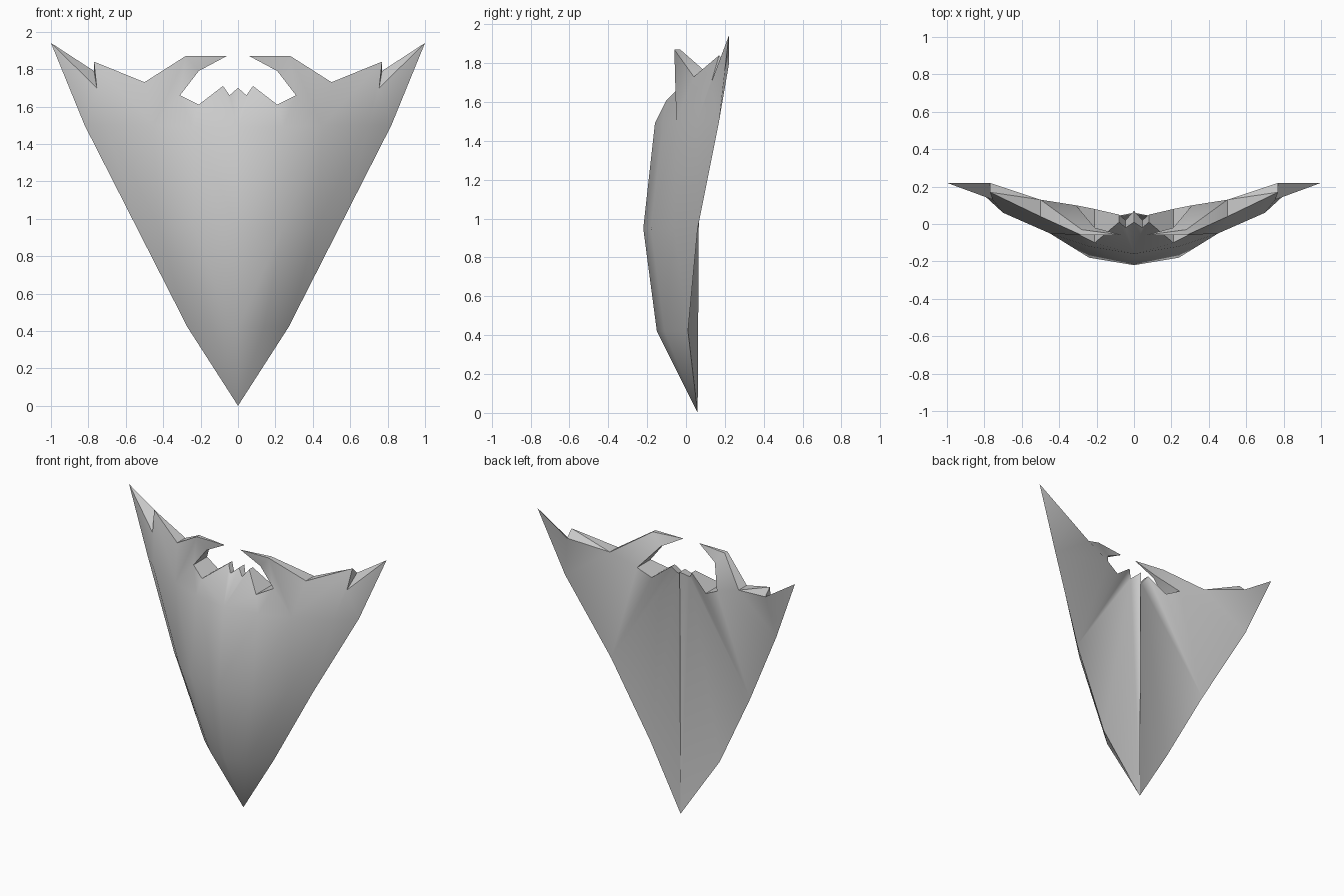
import bpy
import bmesh

default_cube = bpy.data.objects.get("Cube")
if default_cube:
    bpy.data.objects.remove(default_cube)


def make_material(name, colour):
    material = bpy.data.materials.new(name)
    material.use_nodes = True
    material.diffuse_color = colour
    material.node_tree.nodes["Principled BSDF"].inputs["Base Color"].default_value = colour
    return material


# Outer edge, where the front and back shells meet: x, y, z
edge = {
    "chin": (0, .06, 0),
    "low": (.27, .01, .42),
    "middle": (.54, .06, .95),
    "shoulder": (.82, .17, 1.5),
    "wingtip": (1, .22, 1.94),
    "step": (.77, .22, 1.79),
    "barb": (.77, .17, 1.84),
    "horn_tip": (.06, -.06, 1.87),
}

# Thick top rim: x, z, front y, back y
rim = {
    "dip": (.5, 1.73, .04, .13),
    "horn_outer": (.28, 1.87, -.06, -.03),
    "horn_inner": (.21, 1.79, -.05, -.02),
    "horn_base": (.31, 1.66, -.05, .1),
    "mouth": (.21, 1.61, -.1, .08),
    "tooth": (.08, 1.71, .01, .05),
    "notch": (.045, 1.66, -.02, .02),
    "crown": (0, 1.7, .01, .07),
}

# Bulge of the front shell: x, y, z
bulge = {
    "low_mid": (0, -.15, .42),
    "low_side": (.14, -.11, .42),
    "belly": (0, -.22, .95),
    "belly_side": (.24, -.18, .95),
    "belly_far": (.42, -.06, .95),
    "brow": (0, -.16, 1.49),
    "brow_side": (.24, -.12, 1.49),
    "brow_far": (.45, -.05, 1.5),
    "brow_end": (.7, .06, 1.5),
    "wing_fold": (.755, .13, 1.7),
}

front = {**edge, **bulge}
back = dict(edge)
for name, (x, z, y_front, y_back) in rim.items():
    front[name] = (x, y_front, z)
    back[name] = (x, y_back, z)

front_faces = [
    "chin low_side low_mid",
    "chin low low_side",
    "low_mid low_side belly_side belly",
    "low_side low belly_far belly_side",
    "low middle belly_far",
    "belly belly_side brow_side brow",
    "belly_side belly_far brow_far brow_side",
    "belly_far middle brow_end brow_far",
    "middle shoulder brow_end",
    "brow notch crown",
    "brow tooth notch",
    "brow brow_side mouth tooth",
    "brow_side brow_far horn_base mouth",
    "brow_far dip horn_outer horn_base",
    "horn_base horn_outer horn_inner",
    "horn_inner horn_outer horn_tip",
    "brow_far brow_end barb dip",
    "brow_end wing_fold barb",
    "brow_end shoulder wing_fold",
    "shoulder wingtip wing_fold",
    "wingtip step wing_fold",
    "step barb wing_fold",
]

back_faces = [
    "chin low notch",
    "chin notch crown",
    "low middle notch",
    "middle tooth notch",
    "middle mouth tooth",
    "middle horn_base mouth",
    "middle shoulder horn_base",
    "shoulder dip horn_base",
    "shoulder step dip",
    "shoulder wingtip step",
    "step barb dip",
    "horn_base dip horn_outer horn_inner",
    "horn_inner horn_outer horn_tip",
]

rim_path = ("barb dip horn_outer horn_tip horn_inner horn_base "
            "mouth tooth notch crown").split()

bm = bmesh.new()
verts = {}


def add_face(points, side):
    """Add one face, sharing corners that already exist."""
    corners = []
    for x, y, z in points:
        key = (side * x, y, z)
        if key not in verts:
            verts[key] = bm.verts.new(key)
        if verts[key] not in corners:
            corners.append(verts[key])
    bm.faces.new(corners)


# Both halves: front shell, back shell, and the wall along the top rim
for side in (1, -1):
    for shell, faces in ((front, front_faces), (back, back_faces)):
        for face in faces:
            add_face([shell[name] for name in face.split()], side)
    for a, b in zip(rim_path, rim_path[1:]):
        add_face([front[a], front[b], back[b], back[a]], side)

bmesh.ops.recalc_face_normals(bm, faces=bm.faces[:])

mesh = bpy.data.meshes.new("mask_plate")
bm.to_mesh(mesh)
bm.free()
mesh.materials.append(make_material("plain grey", (.6, .6, .6, 1)))

mask = bpy.data.objects.new("mask_plate", mesh)
bpy.context.collection.objects.link(mask)
bpy.ops.object.select_all(action="DESELECT")
mask.select_set(True)
bpy.context.view_layer.objects.active = mask
bpy.ops.object.shade_smooth_by_angle(angle=.7)
